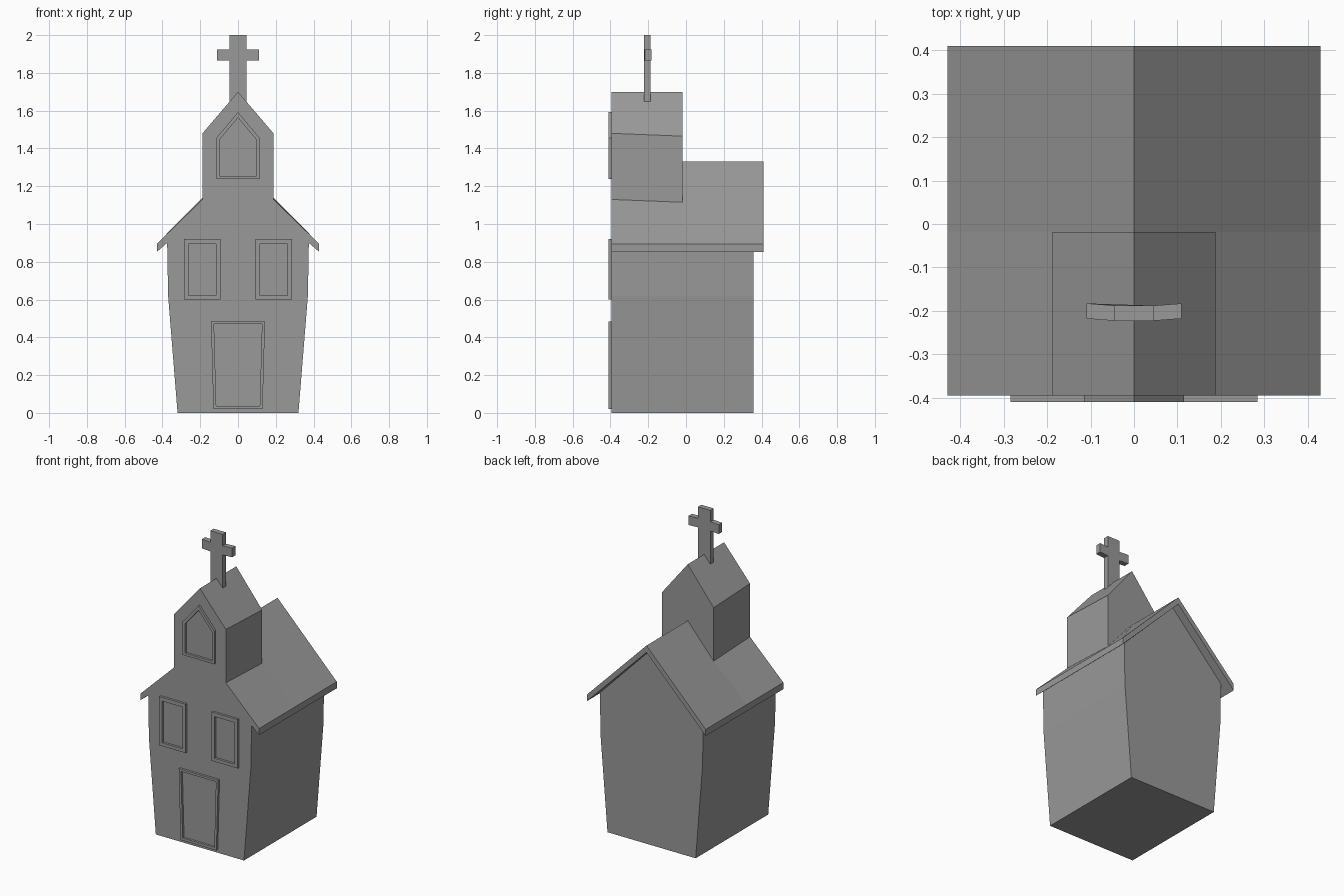
import bpy, bmesh

if "Cube" in bpy.data.objects:
    bpy.data.objects.remove(bpy.data.objects["Cube"])

FRONT, TOWER_BACK, WALL_BACK, ROOF_BACK = -0.395, -0.018, 0.357, 0.41

grey = bpy.data.materials.new("dark_grey")
grey.diffuse_color = (0.32, 0.32, 0.32, 1)
grey.use_nodes = True
grey.node_tree.nodes["Principled BSDF"].inputs["Base Color"].default_value = grey.diffuse_color


def finish(bm, name):
    bmesh.ops.remove_doubles(bm, verts=bm.verts, dist=0.0005)
    bmesh.ops.recalc_face_normals(bm, faces=bm.faces)
    me = bpy.data.meshes.new(name)
    bm.to_mesh(me)
    bm.free()
    me.materials.append(grey)
    ob = bpy.data.objects.new(name, me)
    bpy.context.collection.objects.link(ob)
    return ob


def mirrored(half):
    """Close a right-hand xz outline by mirroring it across x = 0."""
    return half + [(-x, z) for x, z in reversed(half) if x > 0]


def prism(name, outline, y0, y1):
    bm = bmesh.new()
    f = bm.faces.new([bm.verts.new((x, y0, z)) for x, z in outline])
    ext = bmesh.ops.extrude_face_region(bm, geom=[f], use_keep_orig=True)
    new = [v for v in ext["geom"] if isinstance(v, bmesh.types.BMVert)]
    bmesh.ops.translate(bm, verts=new, vec=(0, y1 - y0, 0))
    return finish(bm, name)


def frame(name, outer, inner, y=-0.41):
    """Raised ring between two outlines with equal point counts."""
    bm = bmesh.new()
    rings = [[bm.verts.new((x, yy, z)) for x, z in loop]
             for loop, yy in ((outer, FRONT), (outer, y), (inner, y), (inner, FRONT))]
    n = len(outer)
    for k in range(4):
        a, b = rings[k], rings[(k + 1) % 4]
        for i in range(n):
            j = (i + 1) % n
            bm.faces.new((a[i], a[j], b[j], b[i]))
    return finish(bm, name)


# Church shell: right half described face by face, mirrored to the left
bm = bmesh.new()


def both(*pts):
    for s in (1, -1):
        bm.faces.new([bm.verts.new((s * x, y, z)) for x, y, z in pts])


base, mid, top = (0.32, 0), (0.37, 0.62), (0.375, 0.90)
lip, eave, valley = (0.43, 0.852), (0.43, 0.895), (0.188, 1.13)
tower_eave, peak = (0.188, 1.48), (0, 1.70)
ridge, under = (0, 1.33), (0, 1.285)
valley_b, tower_eave_b = (0.188, 1.115), (0.188, 1.465)


def at(p, y):
    return (p[0], y, p[1])


# facade, back gable, side walls and floor
both(*[at(p, FRONT) for p in ((0, 0), base, mid, top, lip, eave, valley, tower_eave, peak)])
both(*[at(p, WALL_BACK) for p in ((0, 0), base, mid, top, under)])
for a, b in ((base, mid), (mid, top), ((0, 0), base)):
    both(at(a, FRONT), at(a, WALL_BACK), at(b, WALL_BACK), at(b, FRONT))
# main roof: soffit, fascia, rear edge, upper surfaces
both(at(lip, FRONT), at(lip, ROOF_BACK), at(under, ROOF_BACK), at(under, WALL_BACK),
     at(top, WALL_BACK), at(top, FRONT))
both(at(lip, FRONT), at(lip, ROOF_BACK), at(eave, ROOF_BACK), at(eave, TOWER_BACK), at(eave, FRONT))
both(at(lip, ROOF_BACK), at(eave, ROOF_BACK), at(ridge, ROOF_BACK), at(under, ROOF_BACK))
both(at(eave, FRONT), at(eave, TOWER_BACK), at(valley_b, TOWER_BACK), at(valley, FRONT))
both(at(eave, TOWER_BACK), at(eave, ROOF_BACK), at(ridge, ROOF_BACK),
     at(ridge, TOWER_BACK), at(valley_b, TOWER_BACK))
# bell tower: side, roof slope, back
both(at(valley, FRONT), at(valley_b, TOWER_BACK), at(tower_eave_b, TOWER_BACK), at(tower_eave, FRONT))
both(at(tower_eave, FRONT), at(tower_eave_b, TOWER_BACK), at(peak, TOWER_BACK), at(peak, FRONT))
both(at(valley_b, TOWER_BACK), at(tower_eave_b, TOWER_BACK), at(peak, TOWER_BACK), at(ridge, TOWER_BACK))
bmesh.ops.remove_doubles(bm, verts=bm.verts, dist=0.0005)
bmesh.ops.dissolve_limit(bm, angle_limit=0.005, verts=bm.verts, edges=bm.edges)
finish(bm, "church_body")

# Window and door frames
for s, side in ((-1, "left"), (1, "right")):
    rect = lambda x0, x1, z0, z1: [(s * x0, z0), (s * x1, z0), (s * x1, z1), (s * x0, z1)]
    frame(side + "_window_frame", rect(0.093, 0.285, 0.60, 0.92), rect(0.117, 0.263, 0.622, 0.895))
frame("door_frame", mirrored([(0.13, 0.02), (0.143, 0.485)]),
      mirrored([(0.115, 0.037), (0.127, 0.47)]))
frame("tower_window_frame", mirrored([(0.115, 1.238), (0.115, 1.455), (0, 1.592)]),
      mirrored([(0.097, 1.254), (0.097, 1.447), (0, 1.562)]))

# Cross with arm tips bent slightly backwards
cross = prism("cross", mirrored([(0.045, 1.645), (0.045, 1.865), (0.11, 1.865),
                                 (0.11, 1.925), (0.045, 1.925), (0.045, 2.0)]), -0.223, -0.188)
for v in cross.data.vertices:
    if abs(v.co.x) > 0.1:
        v.co.y += 0.005
